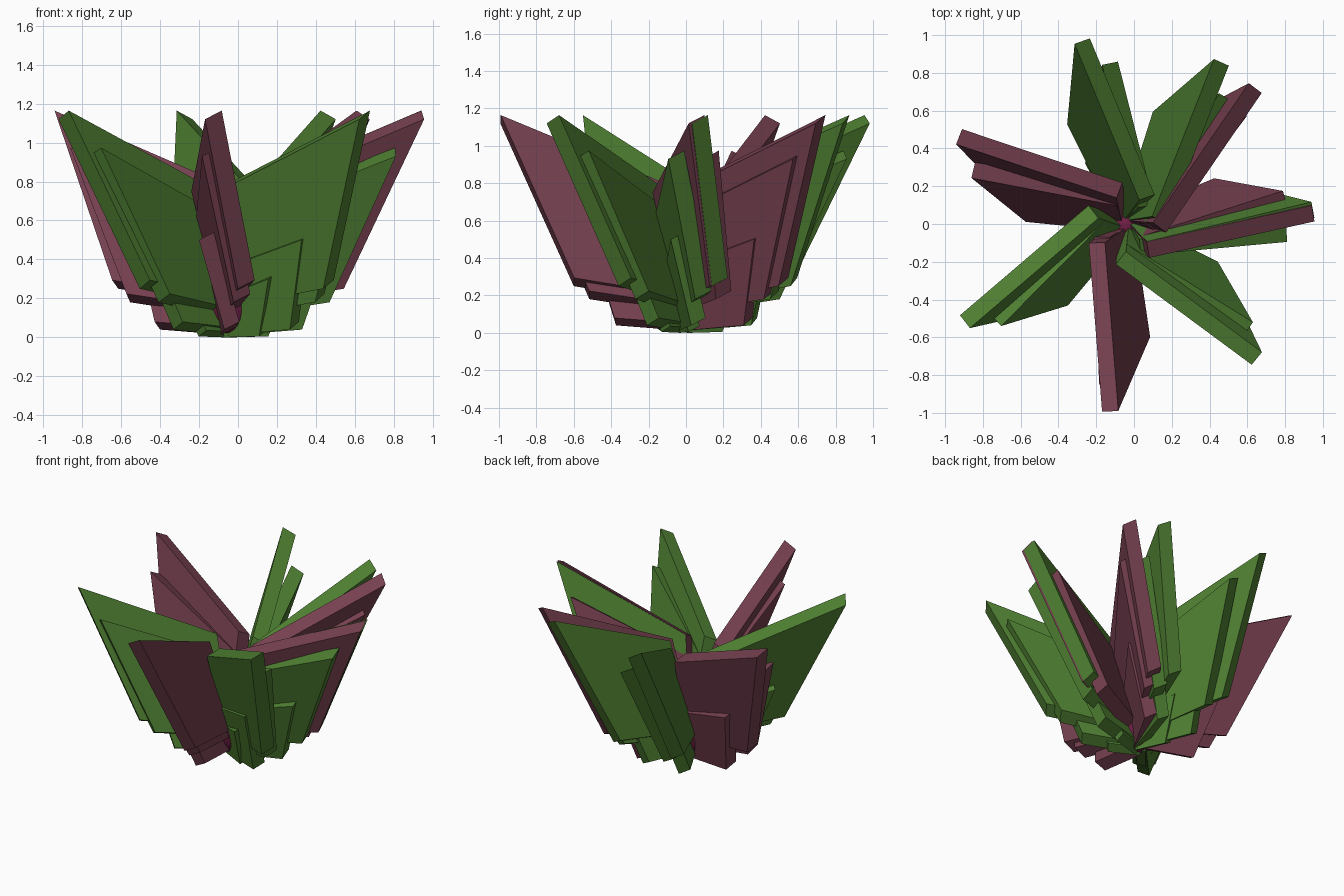
import bpy, math
from mathutils import Vector, Matrix

if "Cube" in bpy.data.objects:
    bpy.data.objects.remove(bpy.data.objects["Cube"])

CENTRE = Vector((-0.045, 0, 0))


def material(name, rgb):
    m = bpy.data.materials.new(name)
    m.diffuse_color = (*rgb, 1)
    m.use_nodes = True
    m.node_tree.nodes["Principled BSDF"].inputs["Base Color"].default_value = m.diffuse_color
    return m


green = material("leaf green", (0.076, 0.209, 0.031))
purple = material("leaf purple", (0.181, 0.051, 0.080))
plum = material("bud plum", (0.171, 0.014, 0.061))

# Leaf outlines (radial, sideways, up): inner foot, outer foot, tip, inner top
BIG = [(0.0, -0.045, 0.15), (0.594, 0.097, 0.25), (1.0, -0.037, 1.12), (0.117, -0.185, 0.75)]
MID = [(0.0, -0.045, 0.10), (0.51, 0.085, 0.18), (0.86, -0.035, 0.93), (0.09, -0.16, 0.62)]
SMALL = [(0.0, -0.045, 0.01), (0.37, 0.06, 0.04), (0.54, -0.035, 0.50), (0.08, -0.10, 0.36)]
TINY = [(0.0, -0.04, 0.0), (0.20, 0.02, 0.005), (0.33, -0.04, 0.30), (0.06, -0.06, 0.22)]


def leaf(name, outline, angle, mat, thick=1.0):
    """Slab leaf: the outline pushed sideways along the tilted leaf normal."""
    turn = Matrix.Rotation(math.radians(angle), 3, 'Z')
    push = Vector((-0.01, 0.085, 0.044)) * thick
    base = [Vector(p) for p in outline]
    pts = base + [p + push for p in base]
    verts = [turn @ p + CENTRE for p in pts]
    faces = [(3, 2, 1, 0), (4, 5, 6, 7)]
    faces += [(i, (i + 1) % 4, (i + 1) % 4 + 4, i + 4) for i in range(4)]
    me = bpy.data.meshes.new(name)
    me.from_pydata(verts, [], faces)
    # outward normals regardless of winding
    import bmesh
    bm = bmesh.new()
    bm.from_mesh(me)
    bmesh.ops.recalc_face_normals(bm, faces=bm.faces)
    bm.to_mesh(me)
    bm.free()
    me.materials.append(mat)
    ob = bpy.data.objects.new(name, me)
    bpy.context.collection.objects.link(ob)


# Rings of leaves: outline, thickness, green angles, purple angles
rings = [
    ("big_leaf", BIG, 1.0, (103, 59, 4, -46, -149), (152, 46, 2.9, -95)),
    ("middle_leaf", MID, 1.0, (95, 51, -4, -41, -144), (160, 44, 8.5, -97)),
    ("small_leaf", SMALL, 0.9, (103, 59, -5, -43, -149), (152, 46, -103)),
    ("tiny_leaf", TINY, 0.7, (100, -2, -46, -147), ()),
]
for name, outline, thick, greens, purples in rings:
    for a in greens:
        leaf("green_" + name, outline, a, green, thick)
    for a in purples:
        leaf("purple_" + name, outline, a, purple, thick)

# Smooth bud in the middle
bpy.ops.mesh.primitive_uv_sphere_add(segments=24, ring_count=16, radius=1,
                                     location=CENTRE + Vector((0, 0, 0.20)))
bud = bpy.context.object
bud.name = "bud"
bud.scale = (0.135, 0.135, 0.19)
bud.data.materials.append(plum)
bpy.ops.object.shade_smooth()
